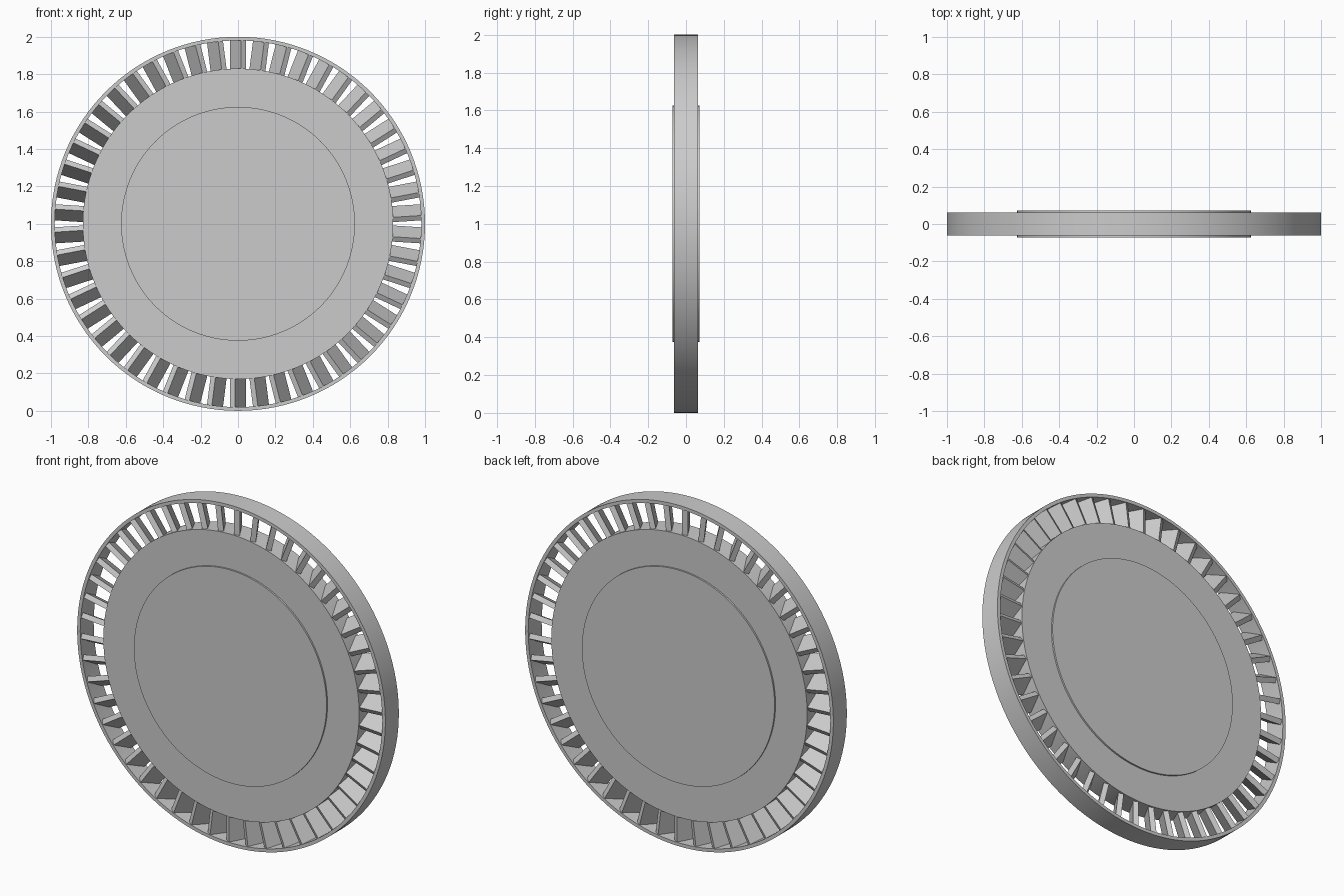
import bpy
from math import pi, radians
from mathutils import Matrix, Vector

if "Cube" in bpy.data.objects:
    bpy.data.objects.remove(bpy.data.objects["Cube"])

CENTRE = Vector((0, 0, 1))
BLADES = 50
HUB_R, RIM_IN, RIM_OUT = 0.83, 0.98, 1.0
HALF = 0.0625

grey = bpy.data.materials.new("light_grey")
grey.use_nodes = True
colour = (0.6, 0.6, 0.6, 1)
grey.diffuse_color = colour
grey.node_tree.nodes["Principled BSDF"].inputs["Base Color"].default_value = colour


def finish(obj, name):
    obj.name = name
    obj.data.materials.append(grey)
    bpy.ops.object.select_all(action="DESELECT")
    obj.select_set(True)
    bpy.context.view_layer.objects.active = obj
    bpy.ops.object.shade_smooth_by_angle(angle=radians(30))
    return obj


def disc(name, radius, half):
    bpy.ops.mesh.primitive_cylinder_add(vertices=128, radius=radius, depth=2 * half,
                                        location=CENTRE, rotation=(pi / 2, 0, 0))
    return finish(bpy.context.object, name)


def mesh_object(name, verts, faces):
    mesh = bpy.data.meshes.new(name)
    mesh.from_pydata(verts, [], faces)
    obj = bpy.data.objects.new(name, mesh)
    bpy.context.collection.objects.link(obj)
    return finish(obj, name)


# Hub and the slightly raised plate through its middle
disc("hub_disc", HUB_R, HALF)
disc("raised_centre_plate", 0.625, 0.072)

# Outer rim: a rectangular section swept round the axle
section = [(RIM_OUT, -HALF), (RIM_OUT, HALF), (RIM_IN, HALF), (RIM_IN, -HALF)]
steps = 128
verts, faces = [], []
for i in range(steps):
    turn = Matrix.Rotation(2 * pi * i / steps, 4, "Y")
    verts += [CENTRE + turn @ Vector((r, y, 0)) for r, y in section]
    for k in range(4):
        a, b = 4 * i, 4 * ((i + 1) % steps)
        n = (k + 1) % 4
        faces.append((a + k, a + n, b + n, b + k))
mesh_object("outer_rim", verts, faces)

# Pitched vanes bridging hub and rim
box = [(x, y, z) for x in (-0.5, 0.5) for y in (-0.5, 0.5) for z in (0, 1)]
box_faces = [(0, 1, 3, 2), (4, 6, 7, 5), (0, 4, 5, 1), (2, 3, 7, 6), (0, 2, 6, 4), (1, 5, 7, 3)]
inner = HUB_R - 0.01
shape = (Matrix.Translation((0, 0, inner)) @ Matrix.Rotation(radians(30), 4, "Z")
         @ Matrix.Diagonal((0.03, 0.12, RIM_IN + 0.005 - inner, 1)))
verts, faces = [], []
for i in range(BLADES):
    place = Matrix.Translation(CENTRE) @ Matrix.Rotation(2 * pi * i / BLADES, 4, "Y") @ shape
    faces += [tuple(8 * i + v for v in f) for f in box_faces]
    verts += [place @ Vector(v) for v in box]
mesh_object("vanes", verts, faces)
